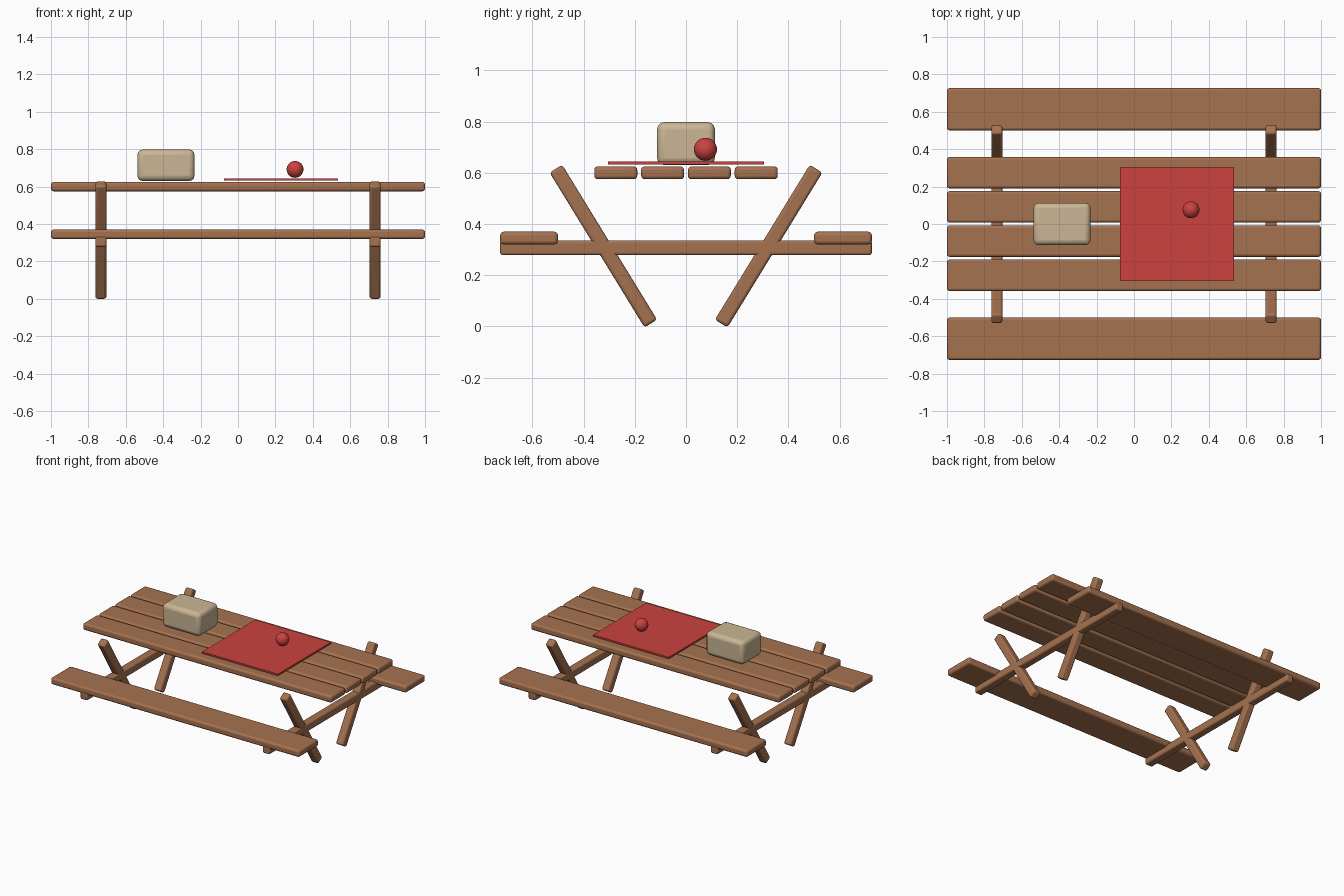
import bpy, math

if "Cube" in bpy.data.objects:
    bpy.data.objects.remove(bpy.data.objects["Cube"])


def material(name, rgb):
    m = bpy.data.materials.new(name)
    m.diffuse_color = (*rgb, 1)
    m.use_nodes = True
    m.node_tree.nodes["Principled BSDF"].inputs["Base Color"].default_value = m.diffuse_color
    return m


WOOD = material("brown wood", (0.38, 0.168, 0.080))
RED = material("red", (0.60, 0.055, 0.050))
CREAM = material("cream", (0.60, 0.47, 0.30))


def box(name, loc, size, mat, bevel=0.0, segments=3, tilt=0.0):
    bpy.ops.mesh.primitive_cube_add(size=1, location=loc)
    o = bpy.context.object
    o.name = name
    o.scale = size
    bpy.ops.object.transform_apply(location=False, rotation=False, scale=True)
    o.rotation_euler.x = tilt
    o.data.materials.append(mat)
    if bevel:
        b = o.modifiers.new("Rounded edges", 'BEVEL')
        b.width, b.segments = bevel, segments
        bpy.ops.object.shade_smooth_by_angle(angle=math.radians(35))
    return o


# table top planks
for i in range(4):
    box(f"top_plank_{i + 1}", (0, (i - 1.5) * 0.183, 0.6), (2, 0.168, 0.05), WOOD, 0.014)

# benches
for s, n in ((-1, "front"), (1, "back")):
    box(f"{n}_bench", (0, s * 0.6135, 0.345), (2, 0.226, 0.05), WOOD, 0.014)

# end frames: a cross beam and two leaning legs each
for sx, side in ((-1, "left"), (1, "right")):
    x = sx * 0.733
    box(f"{side}_cross_beam", (x, 0, 0.307), (0.058, 1.453, 0.058), WOOD, 0.010)
    for sy, n in ((-1, "front"), (1, "back")):
        box(f"{side}_{n}_leg", (x, sy * 0.323, 0.3135), (0.058, 0.058, 0.71),
            WOOD, 0.012, 3, -sy * math.radians(31.5))

# picnic cloth, basket block and apple
box("picnic_cloth", (0.23, 0, 0.638), (0.61, 0.61, 0.012), RED)
box("basket", (-0.385, 0, 0.714), (0.305, 0.226, 0.168), CREAM, 0.028, 3)
bpy.ops.mesh.primitive_uv_sphere_add(segments=32, ring_count=16, radius=0.045,
                                     location=(0.305, 0.076, 0.692))
apple = bpy.context.object
apple.name = "apple"
apple.data.materials.append(RED)
bpy.ops.object.shade_smooth()
